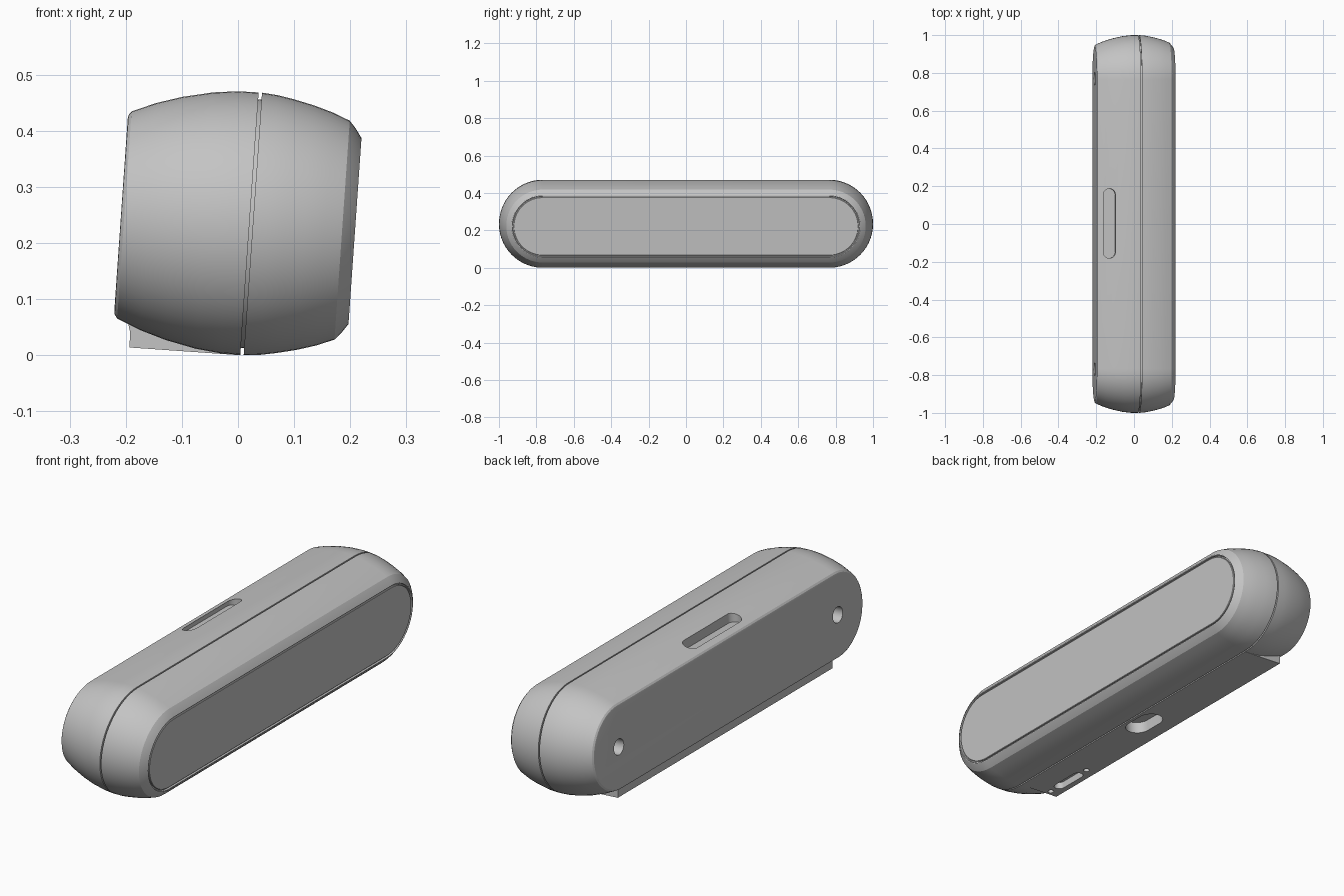
import bpy, bmesh, math
from mathutils import Matrix

if "Cube" in bpy.data.objects:
    bpy.data.objects.remove(bpy.data.objects["Cube"], do_unlink=True)

grey = bpy.data.materials.new("light_grey")
grey.use_nodes = True
GREY = (0.55, 0.55, 0.55, 1)
grey.diffuse_color = GREY
grey.node_tree.nodes["Principled BSDF"].inputs["Base Color"].default_value = GREY

# The whole body leans a few degrees about its long axis
LEAN = Matrix.Translation((0, 0, 0.236)) @ Matrix.Rotation(math.radians(4), 4, 'Y')
HALF = 0.7655   # half length of the straight section
ARC = 28        # segments per rounded end


def make_object(name, bm, place):
    bmesh.ops.recalc_face_normals(bm, faces=bm.faces)
    bm.transform(LEAN @ place)
    mesh = bpy.data.meshes.new(name)
    bm.to_mesh(mesh)
    bm.free()
    mesh.materials.append(grey)
    obj = bpy.data.objects.new(name, mesh)
    bpy.context.collection.objects.link(obj)
    return obj


def pill(name, profile, half=HALF, place=Matrix()):
    """Loft a pill outline (long in y) along x; profile holds (x, radius)."""
    bm = bmesh.new()
    rings = []
    for x, r in profile:
        ring = []
        for side in (1, -1):
            for i in range(ARC + 1):
                a = math.pi * i / ARC + (0 if side == 1 else math.pi)
                # ends are half circles in y, joined by straight runs
                ring.append(bm.verts.new((x, side * half + r * math.sin(a), r * math.cos(a))))
        rings.append(ring)
    n = len(rings[0])
    for a, b in zip(rings, rings[1:]):
        for i in range(n):
            j = (i + 1) % n
            bm.faces.new((a[i], a[j], b[j], b[i]))
    bm.faces.new(rings[0])
    bm.faces.new(rings[-1])
    return make_object(name, bm, place)


def activate(obj):
    bpy.ops.object.select_all(action='DESELECT')
    obj.select_set(True)
    bpy.context.view_layer.objects.active = obj


def cut(obj, cutters):
    activate(obj)
    for c in cutters:
        mod = obj.modifiers.new("cut", 'BOOLEAN')
        mod.operation = 'DIFFERENCE'
        mod.solver = 'EXACT'
        mod.object = c
        bpy.ops.object.modifier_apply(modifier=mod.name)


def vertical(x, y, z):
    """Placement whose loft axis points up."""
    return Matrix.Translation((x, y, z)) @ Matrix.Rotation(-math.pi / 2, 4, 'Y')


# Rear shell, ending in a thinner neck that forms the seam groove
rear = pill("rear_shell", [
    (-0.209, 0.172), (-0.208, 0.178), (-0.203, 0.185), (-0.16, 0.203), (-0.115, 0.217),
    (-0.06, 0.229), (-0.016, 0.234), (0.0205, 0.2345), (0.0205, 0.222), (0.0265, 0.222)])

# Front shell with a chamfered rim and a shallow recess for the panel
front = pill("front_shell", [
    (0.0265, 0.2345), (0.055, 0.232), (0.085, 0.2265), (0.12, 0.2185), (0.155, 0.208),
    (0.186, 0.1955), (0.198, 0.182), (0.209, 0.166), (0.209, 0.163), (0.202, 0.161)])
panel = pill("front_panel", [(0.19, 0.156), (0.207, 0.156), (0.209, 0.154)])

# Foot under the rear shell, with a hollow curve on its outer edge
bm = bmesh.new()
outline = [(0.0205, -0.235), (-0.177, -0.235), (-0.179, -0.205), (-0.183, -0.192),
           (-0.191, -0.181), (-0.204, -0.172), (-0.15, -0.15), (0.0205, -0.2)]
base = bm.faces.new([bm.verts.new((x, -0.755, z)) for x, z in outline])
ext = bmesh.ops.extrude_face_region(bm, geom=[base])
moved = [g for g in ext["geom"] if isinstance(g, bmesh.types.BMVert)]
bmesh.ops.translate(bm, verts=moved, vec=(0, 1.51, 0))
foot = make_object("foot", bm, Matrix())

# Cutters: top button slot, mounting holes, and the openings under the foot
slot = pill("slot_cutter", [(0, 0.031), (0.1, 0.031)], 0.153, vertical(-0.145, 0.003, 0.176))
holes = [pill("hole_cutter", [(-0.25, 0.037), (-0.203, 0.034), (-0.16, 0.034)], 0.0,
              Matrix.Translation((0, y, 0))) for y in (-0.77, 0.77)]
notch = pill("notch_cutter", [(0, 0.055), (0.08, 0.055)], 0.04, vertical(-0.05, -0.01, -0.265))
port = pill("port_cutter", [(0, 0.024), (0.06, 0.024)], 0.06, vertical(-0.125, -0.61, -0.265))
dots = [pill("dot_cutter", [(0, 0.013), (0.06, 0.013)], 0.0, vertical(-0.125, y, -0.265))
        for y in (-0.73, -0.49)]

cut(rear, [slot, notch, port] + holes + dots)
cut(foot, [notch, port] + dots)
for c in [slot, notch, port] + holes + dots:
    bpy.data.objects.remove(c, do_unlink=True)

# Screw heads resting inside the mounting holes
for side, y in (("front", -0.77), ("rear", 0.77)):
    pill(side + "_screw", [(-0.17, 0.024), (-0.155, 0.024)], 0.0, Matrix.Translation((0, y, 0)))

# Smooth curves, crisp rims
for obj in (rear, front, panel, foot):
    activate(obj)
    bpy.ops.object.shade_smooth_by_angle(angle=math.radians(25))
